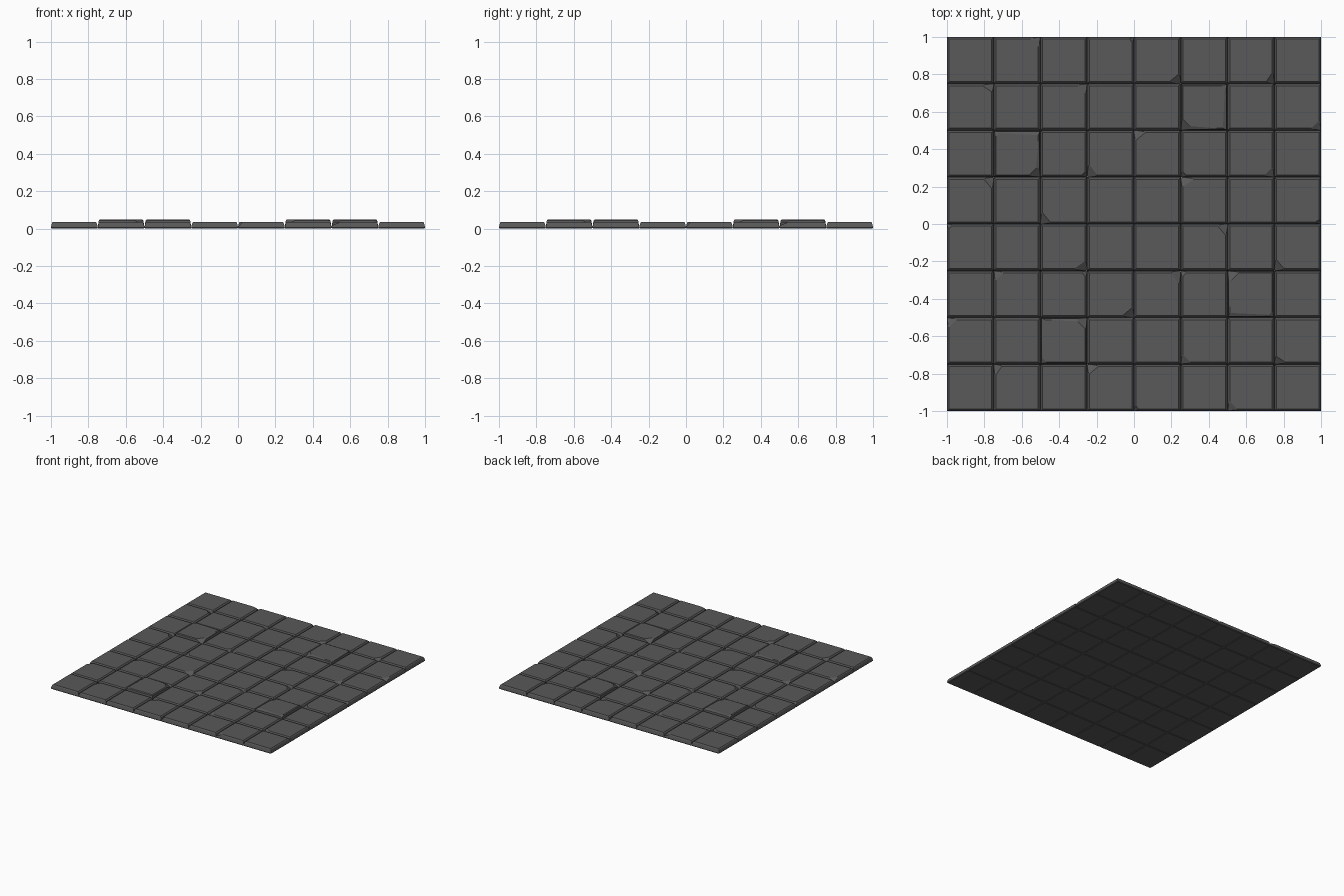
import bpy, bmesh, math
from mathutils import Vector, Matrix

if "Cube" in bpy.data.objects:
    bpy.data.objects.remove(bpy.data.objects["Cube"], do_unlink=True)

stone = bpy.data.materials.new("dark grey stone")
stone.use_nodes = True
GREY = (0.1, 0.1, 0.1, 1)
stone.diffuse_color = GREY
stone.node_tree.nodes["Principled BSDF"].inputs["Base Color"].default_value = GREY

PITCH = 0.25
EDGE = 0.119            # half width of a tile near its top
LOW, TALL = 0.037, 0.05
CORNER = {"NE": (1, 1), "SE": (1, -1), "SW": (-1, -1), "NW": (-1, 1)}

# broken corners: (column, row) -> list of (corner, leg along x, leg along y, depth)
CHIPS = {
    (1, 3): [("NE", .05, .05, .018)],
    (3, 3): [("NE", .02, .03, .02)],
    (0, 2): [("NE", .06, .04, .026)],
    (2, 2): [("NE", .05, .05, .02)],
    (1, 1): [("SE", .06, .06, .03), ("NW", .03, .03, .012)],
    (2, 1): [("SE", .03, .03, .022)],
    (3, 1): [("SW", .05, .07, .028)],
    (0, 0): [("NE", .05, .06, .028)],
    (2, 0): [("SW", .05, .06, .028)],
}


def cut(bm, point, normal):
    """Slice away everything beyond a plane and cap the cut."""
    res = bmesh.ops.bisect_plane(bm, geom=bm.verts[:] + bm.edges[:] + bm.faces[:],
                                 plane_co=point, plane_no=normal, clear_outer=True)
    edges = [e for e in res["geom_cut"] if isinstance(e, bmesh.types.BMEdge)]
    if edges:
        bmesh.ops.holes_fill(bm, edges=edges, sides=0)


def chip(bm, top, name, a, b, depth):
    sx, sy = CORNER[name]
    p = Vector((sx * (EDGE - a), sy * EDGE, top))
    normal = Vector((sx / a, sy / b, 1 / depth))
    cut(bm, p, normal.normalized())


def tile(top, chips, worn):
    """Stack square rings into a bevelled slab, then break its corners."""
    bm = bmesh.new()
    profile = [(0.121, 0), (0.125, 0.005), (0.1245, 0.011), (EDGE, top - 0.006), (0.113, top)]
    rings = [[bm.verts.new((x * h, y * h, z)) for x, y in CORNER.values()] for h, z in profile]
    for lower, upper in zip(rings, rings[1:]):
        for i in range(4):
            j = (i + 1) % 4
            bm.faces.new((lower[i], lower[j], upper[j], upper[i]))
    bm.faces.new(rings[0])
    bm.faces.new(rings[-1])
    for c in chips:
        chip(bm, top, *c)
    if worn:   # sloping worn edges
        cut(bm, (0, 0.106, top), Vector((0.02, 0.4, 0.9)).normalized())
        cut(bm, (0.108, 0, top), Vector((0.4, -0.03, 0.9)).normalized())
    bmesh.ops.recalc_face_normals(bm, faces=bm.faces[:])
    return bm


# one quarter of the floor: four by four tiles
quarter = bmesh.new()
for col in range(4):
    for row in range(4):
        tall = (col, row) == (1, 1)
        part = tile(TALL if tall else LOW, CHIPS.get((col, row), []), tall)
        x, y = -1 + PITCH * (col + 0.5), PITCH * (row + 0.5)
        part.transform(Matrix.Translation((x, y, 0)))
        temp = bpy.data.meshes.new("temp")
        part.to_mesh(temp)
        part.free()
        quarter.from_mesh(temp)
        bpy.data.meshes.remove(temp)
mesh = bpy.data.meshes.new("floor_tiles")
quarter.to_mesh(mesh)
quarter.free()
mesh.materials.append(stone)

# turn the quarter around the centre
for k, name in enumerate(["back_right", "front_right", "front_left", "back_left"]):
    ob = bpy.data.objects.new("floor_tiles_" + name, mesh)
    ob.rotation_euler.z = k * math.pi / 2
    bpy.context.collection.objects.link(ob)
